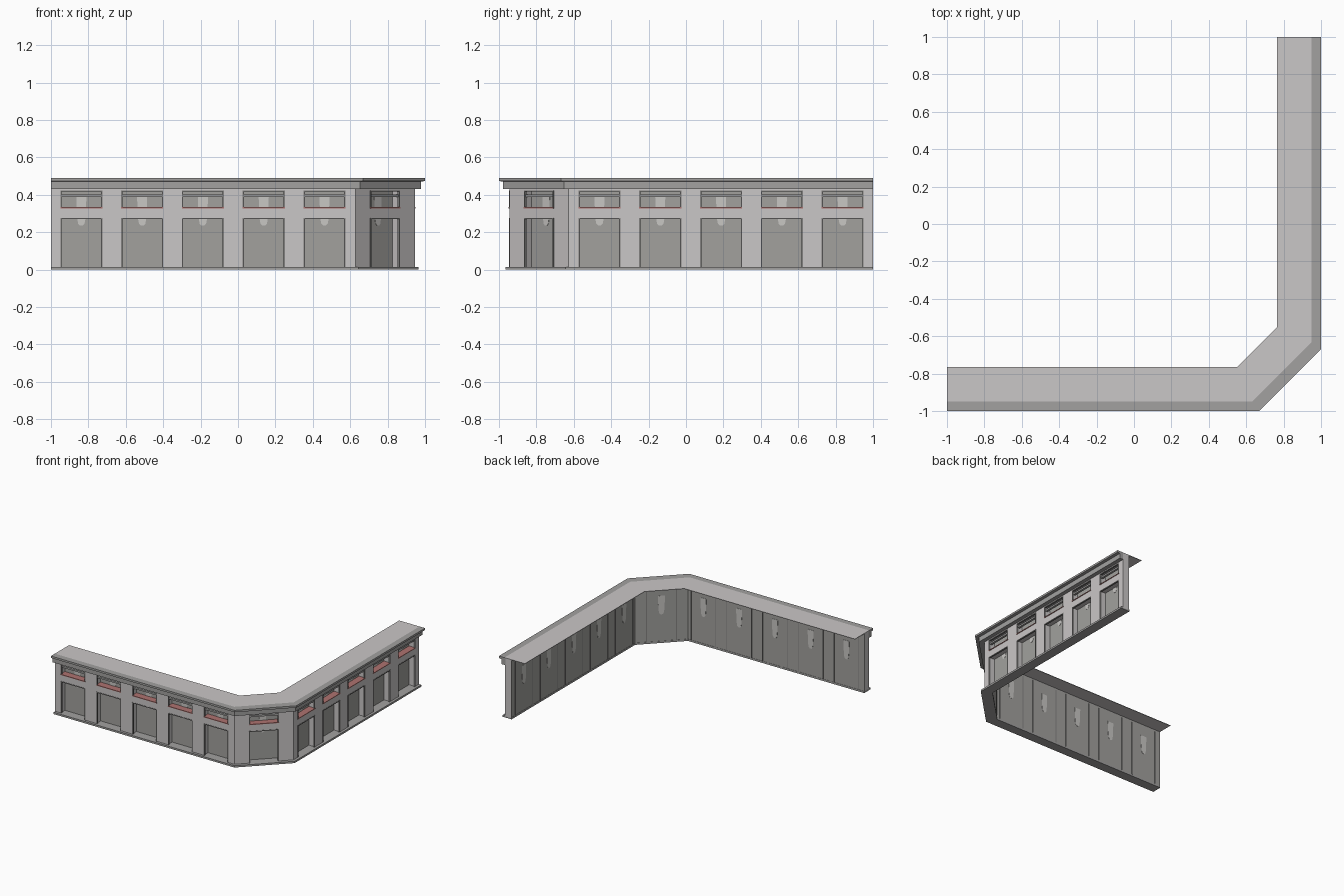
import bpy, bmesh, math
from mathutils import Vector

if "Cube" in bpy.data.objects:
    bpy.data.objects.remove(bpy.data.objects["Cube"])


def material(name, rgb):
    m = bpy.data.materials.new(name)
    m.diffuse_color = (*rgb, 1)
    m.use_nodes = True
    m.node_tree.nodes["Principled BSDF"].inputs["Base Color"].default_value = m.diffuse_color
    return m


STONE = material("light stone", (0.59, 0.57, 0.57))
CORNICE = material("grey cornice", (0.36, 0.355, 0.35))
PANE = material("window grey", (0.36, 0.355, 0.34))
TRIM = material("dark trim", (0.23, 0.225, 0.22))
GLOW = material("pale lamp glow", (0.58, 0.57, 0.55))
SILL = material("red sill", (0.42, 0.17, 0.16))

FACE, DEPTH, TOP = 0.945, 0.055, 0.486


def finish(name, bm, mat):
    bmesh.ops.recalc_face_normals(bm, faces=bm.faces)
    me = bpy.data.meshes.new(name)
    bm.to_mesh(me)
    bm.free()
    me.materials.append(mat)
    ob = bpy.data.objects.new(name, me)
    bpy.context.collection.objects.link(ob)
    return ob


def path_points(c, z):
    """Plan path of the facade at distance c from the centre lines."""
    s = 1.573 + (c - FACE) * (1.75 if c > FACE else 1.43)
    return [(-1, -c, z), (s - c, -c, z), (c, c - s, z), (c, 1, z)]


def sweep(name, profile, mat):
    """Sweep a closed (distance, height) profile along the facade."""
    bm = bmesh.new()
    cols = [[bm.verts.new(p) for p in path_points(c, z)] for c, z in profile]
    n = len(cols)
    for i in range(n):
        a, b = cols[i], cols[(i + 1) % n]
        for k in range(3):
            bm.faces.new((a[k], a[k + 1], b[k + 1], b[k]))
    bm.faces.new([c[0] for c in cols])
    bm.faces.new([c[3] for c in cols])
    return finish(name, bm, mat)


class Wing:
    """Local frame: u along the wall, d depth inwards, z up."""

    def __init__(self, name, origin, angle, length, bays):
        self.name, self.length, self.bays = name, length, bays
        self.o = Vector((*origin, 0))
        self.u = Vector((math.cos(angle), math.sin(angle), 0))
        self.n = Vector((-self.u.y, self.u.x, 0))

    def prism(self, bm, outline, d0, d1):
        """Extrude a (u, z) outline between two depths."""
        a, b = [[bm.verts.new(self.o + self.u * u + self.n * d + Vector((0, 0, z)))
                 for u, z in outline] for d in (d0, d1)]
        bm.faces.new(a)
        bm.faces.new(b[::-1])
        for i in range(len(a)):
            j = (i + 1) % len(a)
            bm.faces.new((a[i], b[i], b[j], a[j]))

    def box(self, bm, u0, u1, z0, z1, d0=0.0, d1=DEPTH):
        self.prism(bm, [(u0, z0), (u1, z0), (u1, z1), (u0, z1)], d0, d1)


BAY = 0.225
DOOR = (0.015, 0.277)
LIGHT = (0.328, 0.424)
diag = (FACE - 0.628) * math.sqrt(2)
wings = [
    Wing("front", (-1, -FACE), 0, 1.628, [0.05 + 0.325 * i for i in range(5)]),
    Wing("corner", (0.628, -FACE), math.pi / 4, diag, [(diag - BAY) / 2]),
    Wing("side", (FACE, -0.628), math.pi / 2, 1.628, [0.053 + 0.325 * i for i in range(5)]),
]

# lamp glow half outline, mirrored below
half = [(0.007, 0.235), (0.017, 0.245), (0.021, 0.265), (0.025, 0.33), (0.027, 0.388)]

for w in wings:
    wall, trim, glow, sill, bar = [bmesh.new() for _ in range(5)]
    # pilasters fill the gaps between the bays
    edges = [0] + [e for b in w.bays for e in (b, b + BAY)] + [w.length]
    for a, b in zip(edges[::2], edges[1::2]):
        w.box(wall, a, b, 0.01, TOP)
    for b in w.bays:
        e, mid = b + BAY, b + BAY / 2
        # spandrel and header
        w.box(wall, b, e, DOOR[1], LIGHT[0])
        w.box(wall, b, e, LIGHT[1], TOP)
        # frames around display window and upper light
        t = 0.007
        for z0, z1 in (DOOR, LIGHT):
            w.box(trim, b, b + t, z0, z1, -0.002, 0.012)
            w.box(trim, e - t, e, z0, z1, -0.002, 0.012)
            w.box(trim, b + t, e - t, z1 - t, z1, -0.002, 0.012)
        # transom bar of the upper light
        w.box(bar, b + t, e - t, 0.388, 0.402, 0.006, 0.024)
        # red sill
        w.box(sill, b, e, LIGHT[0], LIGHT[0] + 0.006, -0.004, DEPTH)
        # lamp glow plate, visible from both sides of the pane
        outline = [(mid + x, z) for x, z in half] + [(mid - x, z) for x, z in half[::-1]]
        w.prism(glow, outline, DEPTH - 0.0015, DEPTH + 0.005)
        # thin upright lines on the back of the pane
        for x in (b, e):
            w.box(trim, x - 0.003, x + 0.003, 0.015, 0.47, DEPTH + 0.001, DEPTH + 0.006)
    finish(w.name + "_wall", wall, STONE)
    finish(w.name + "_window_frames", trim, TRIM)
    finish(w.name + "_transom_bars", bar, CORNICE)
    finish(w.name + "_sills", sill, SILL)
    finish(w.name + "_lamp_glow", glow, GLOW)

# window sheet behind the openings
back = FACE - DEPTH
sweep("window_sheet", [(back, 0.01), (back, TOP), (back - 0.003, TOP), (back - 0.003, 0.01)], PANE)
# base plinth
sweep("base_plinth", [(0.885, 0), (0.966, 0), (0.966, 0.015), (0.885, 0.015)], CORNICE)
# stepped cornice
sweep("cornice", [(0.94, 0.43), (0.978, 0.43), (0.978, 0.47), (1, 0.474),
                  (1, 0.49), (0.95, 0.49), (0.94, 0.48)], CORNICE)
# thin flat roof
sweep("roof", [(0.95, 0.486), (0.95, 0.49), (0.765, 0.49), (0.765, 0.486)], STONE)
